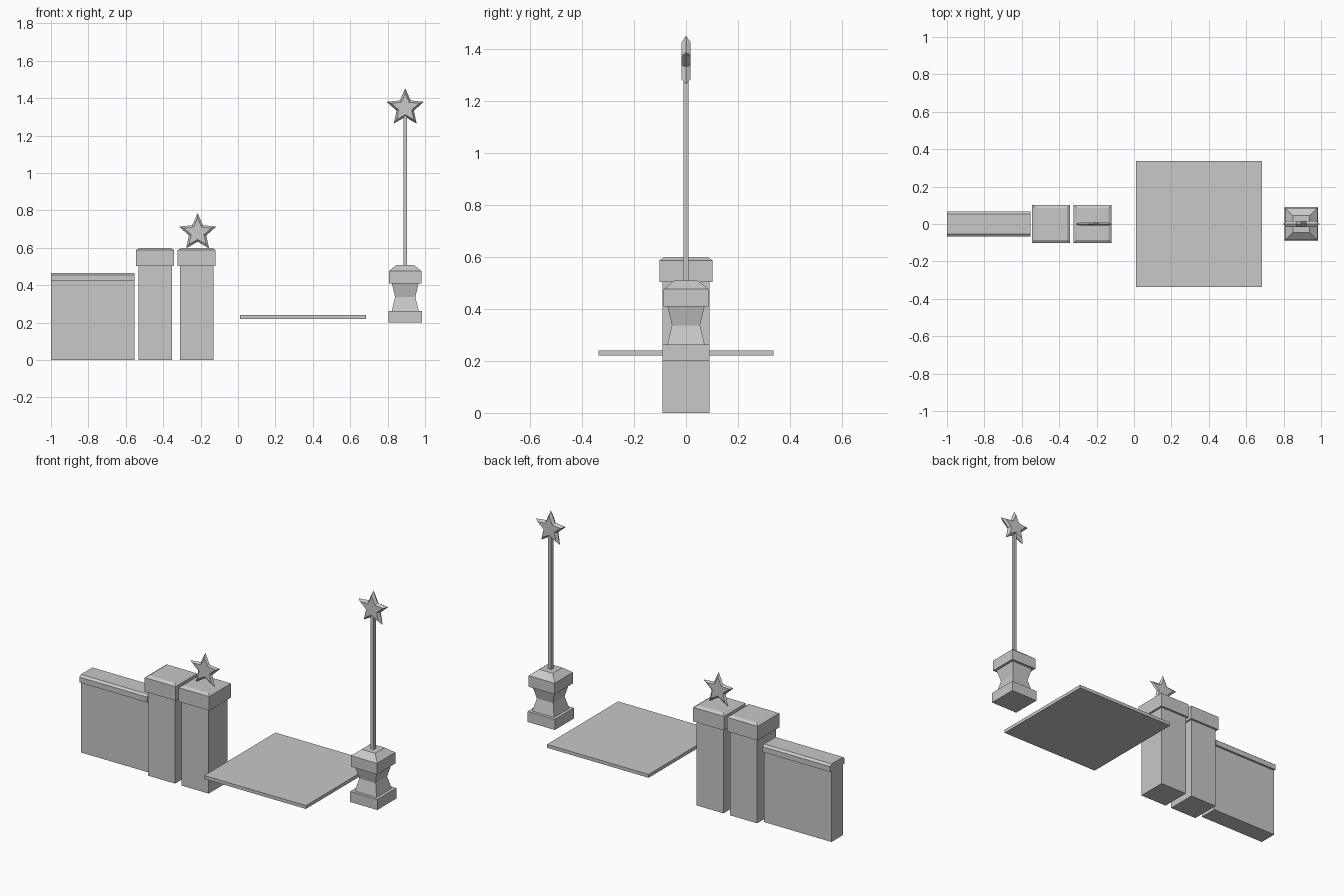
import bpy
import bmesh
from math import sin, cos, pi

cube = bpy.data.objects.get("Cube")
if cube:
    bpy.data.objects.remove(cube, do_unlink=True)

STONE = bpy.data.materials.new("light_grey_stone")
STONE.use_nodes = True
GREY = (0.58, 0.58, 0.58, 1)
STONE.diffuse_color = GREY
STONE.node_tree.nodes["Principled BSDF"].inputs["Base Color"].default_value = GREY


def finish(name, bm, location):
    bmesh.ops.recalc_face_normals(bm, faces=bm.faces)
    mesh = bpy.data.meshes.new(name)
    bm.to_mesh(mesh)
    bm.free()
    mesh.materials.append(STONE)
    obj = bpy.data.objects.new(name, mesh)
    obj.location = location
    bpy.context.collection.objects.link(obj)
    return obj


def loft(name, rings, x):
    """Closed solid through rectangular rings of (half x, half y, z)."""
    bm = bmesh.new()
    loops = [[bm.verts.new((sx * hx, sy * hy, z))
              for sx, sy in ((-1, -1), (1, -1), (1, 1), (-1, 1))]
             for hx, hy, z in rings]
    for low, high in zip(loops, loops[1:]):
        for i in range(4):
            j = (i + 1) % 4
            bm.faces.new((low[i], low[j], high[j], high[i]))
    bm.faces.new(loops[0][::-1])
    bm.faces.new(loops[-1])
    return finish(name, bm, (x, 0, 0))


def box(name, x, hx, hy, z0, z1):
    return loft(name, [(hx, hy, z0), (hx, hy, z1)], x)


def star(name, x, z, half_depth, radius=0.104):
    """Five-pointed star whose rim is bevelled to a central ridge."""
    bm = bmesh.new()
    loops = []
    for y, scale in ((-half_depth, 0.75), (0, 1), (half_depth, 0.75)):
        loop = []
        for i in range(10):
            r = radius * scale * (0.47 if i % 2 else 1)
            a = i * pi / 5
            loop.append(bm.verts.new((r * sin(a), y, r * cos(a))))
        loops.append(loop)
    for front, back in zip(loops, loops[1:]):
        for i in range(10):
            j = (i + 1) % 10
            bm.faces.new((front[i], front[j], back[j], back[i]))
    bm.faces.new(loops[0])
    bm.faces.new(loops[-1][::-1])
    return finish(name, bm, (x, 0, z))


# Low wall with a coping whose long edges are bevelled
WALL_X, WALL_HALF = -0.777, 0.223
box("wall_body", WALL_X, WALL_HALF, 0.055, 0, 0.425)
loft("wall_coping", [(WALL_HALF, 0.068, 0.423), (WALL_HALF, 0.068, 0.455),
                     (WALL_HALF, 0.054, 0.466)], WALL_X)

# Two square pillars with bevelled caps
for side, x in (("right", -0.443), ("left", -0.221)):
    box(side + "_pillar_body", x, 0.09, 0.09, 0, 0.51)
    loft(side + "_pillar_cap", [(0.102, 0.102, 0.503), (0.102, 0.102, 0.587),
                                (0.085, 0.085, 0.598)], x)
star("pillar_star", -0.216, 0.681, 0.009)

# Flat floor slab
box("floor_slab", 0.348, 0.336, 0.336, 0.22, 0.24)

# Pedestal with a pinched waist, pole and star
POST_X = 0.894
box("pedestal_foot", POST_X, 0.09, 0.09, 0.2, 0.263)
loft("pedestal_waist", [(0.072, 0.072, 0.262), (0.054, 0.054, 0.337),
                        (0.072, 0.072, 0.412)], POST_X)
loft("pedestal_cap", [(0.086, 0.086, 0.41), (0.086, 0.086, 0.476),
                      (0.045, 0.045, 0.509)], POST_X)
box("pole", POST_X, 0.01, 0.01, 0.505, 1.305)
star("pole_star", POST_X, 1.348, 0.017)
